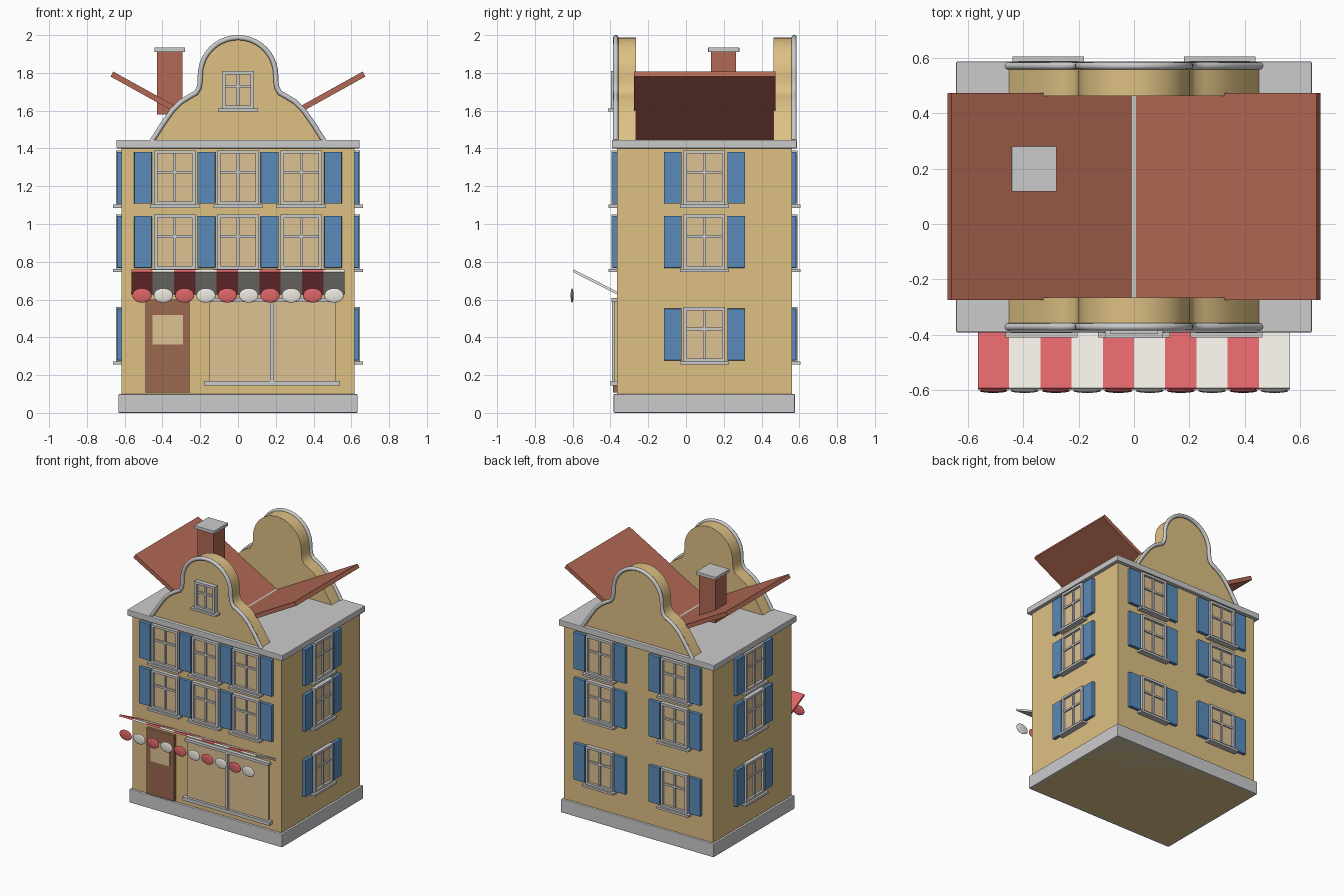
import bpy, bmesh, math
from mathutils import Matrix, Vector

if "Cube" in bpy.data.objects:
    bpy.data.objects.remove(bpy.data.objects["Cube"])


def material(name, rgb):
    m = bpy.data.materials.new(name)
    m.diffuse_color = (*rgb, 1)
    m.use_nodes = True
    m.node_tree.nodes["Principled BSDF"].inputs["Base Color"].default_value = m.diffuse_color
    return m


WALL = material("ochre_wall", (0.73, 0.53, 0.23))
ROOF = material("roof_tile", (0.45, 0.14, 0.09))
BLUE = material("shutter_blue", (0.10, 0.26, 0.50))
PANE = material("warm_pane", (0.73, 0.54, 0.29))
DOOR = material("door_brown", (0.32, 0.14, 0.08))
RED = material("awning_red", (0.72, 0.13, 0.14))
CREAM = material("awning_cream", (0.84, 0.81, 0.75))


def finish(name, bm, mat=None, matrix=Matrix()):
    bmesh.ops.recalc_face_normals(bm, faces=bm.faces[:])
    me = bpy.data.meshes.new(name)
    bm.to_mesh(me)
    bm.free()
    ob = bpy.data.objects.new(name, me)
    bpy.context.collection.objects.link(ob)
    ob.matrix_world = matrix
    if mat:
        me.materials.append(mat)
    return ob


def boxes(name, parts, mat=None, matrix=Matrix(), bevel=0.0):
    """One object from boxes given as (x0, x1, y0, y1, z0, z1)."""
    bm = bmesh.new()
    for x0, x1, y0, y1, z0, z1 in parts:
        c = Vector((x0 + x1, y0 + y1, z0 + z1)) / 2
        s = Matrix.Diagonal((x1 - x0, y1 - y0, z1 - z0, 1))
        bmesh.ops.create_cube(bm, size=1, matrix=Matrix.Translation(c) @ s)
    ob = finish(name, bm, mat, matrix)
    if bevel:
        mod = ob.modifiers.new("bevel", 'BEVEL')
        mod.width, mod.segments = bevel, 2
    return ob


def window(name, pos, angle, w=0.22, h=0.29, shutters=True):
    """Local frame: x along the wall, -y outward, origin at window centre on the wall."""
    mx = Matrix.Translation(pos) @ Matrix.Rotation(math.radians(angle), 4, 'Z')
    a, b, t, m = w / 2, h / 2, 0.018, 0.007
    bar = 0.1 * h
    boxes(name + "_frame", [
        (-a, -a + t, -0.03, 0.005, -b, b), (a - t, a, -0.03, 0.005, -b, b),
        (-a, a, -0.03, 0.005, b - t, b), (-a, a, -0.03, 0.005, -b, -b + t),
        (-m, m, -0.022, 0, -b + t, b - t), (-a + t, a - t, -0.022, 0, bar - m, bar + m),
        (-a - 0.02, a + 0.02, -0.045, 0.005, -b - 0.014, -b + 0.002)], None, mx)
    boxes(name + "_pane", [(-a + t / 2, a - t / 2, -0.012, 0.005, -b + t / 2, b - t / 2)], PANE, mx)
    if shutters:
        boxes(name + "_shutters", [(s * 0.168 - 0.047, s * 0.168 + 0.047, -0.024, 0.003,
                                    -b + 0.008, b - 0.008) for s in (-1, 1)], BLUE, mx, 0.003)


# Main masses
HX, YF, YB = 0.617, -0.365, 0.56
YM = (YF + YB) / 2
boxes("house_body", [(-HX, HX, YF, YB, 0, 1.41)], WALL)
boxes("plinth", [(-0.633, 0.633, -0.383, 0.577, 0, 0.1)], None, bevel=0.005)
boxes("cornice", [(-0.644, 0.644, -0.392, 0.587, 1.4, 1.445)], None, bevel=0.005)

# Windows on all four walls
rows = {"ground": 0.415, "first": 0.905, "second": 1.245}
for level, z in rows.items():
    if level != "ground":
        for i in (-1, 0, 1):
            window(f"front_window_{level}_{i + 2}", (i * 0.335, YF, z), 0)
    window(f"right_window_{level}", (HX, YM, z), 90)
    window(f"left_window_{level}", (-HX, YM, z), -90)
    for i in (-1, 1):
        window(f"back_window_{level}_{(i + 3) // 2}", (i * 0.31, YB, z), 180)
window("gable_window", (0, YF - 0.003, 1.71), 0, 0.17, 0.2, False)

# Bell-shaped gables with rounded coping
side = [(0.455, 1.44), (0.40, 1.527), (0.345, 1.605), (0.30, 1.648),
        (0.255, 1.676), (0.222, 1.694), (0.206, 1.722), (0.20, 1.76)]
half = side + [(0.2 * math.cos(t), 1.787 + 0.2 * math.sin(t))
               for t in [math.pi / 2 * k / 10 for k in range(10)]]
outline = half + [(0, 1.987)] + [(-x, z) for x, z in reversed(half)]
for name, y0, y1, yt in (("front", YF, -0.265, -0.372), ("back", 0.463, YB, 0.572)):
    bm = bmesh.new()
    face = bm.faces.new([bm.verts.new((x, y0, z)) for x, z in outline])
    ext = bmesh.ops.extrude_face_region(bm, geom=[face])
    bmesh.ops.translate(bm, vec=(0, y1 - y0, 0),
                        verts=[v for v in ext["geom"] if isinstance(v, bmesh.types.BMVert)])
    gable = finish(name + "_gable", bm, WALL)
    gable.data.shade_smooth()
    gable.data.set_sharp_from_angle(angle=math.radians(35))
    cu = bpy.data.curves.new(name + "_gable_coping", 'CURVE')
    cu.dimensions, cu.bevel_depth, cu.bevel_resolution = '3D', 0.014, 3
    cu.use_fill_caps = True
    sp = cu.splines.new('POLY')
    sp.points.add(len(outline) - 1)
    for p, (x, z) in zip(sp.points, outline):
        p.co = (x, yt, z, 1)
    bpy.context.collection.objects.link(bpy.data.objects.new(cu.name, cu))

# Two roof slabs rising outward from the centre
for name, s in (("right", 1), ("left", -1)):
    mx = Matrix.Translation((0, 0, 1.441)) @ Matrix.Rotation(-s * math.radians(29), 4, 'Y')
    x = sorted((0, s * 0.755))
    boxes(name + "_roof_slab", [(*x, -0.274, 0.473, -0.03, 0)], ROOF, mx)

# Chimney
boxes("chimney", [(-0.428, -0.295, 0.132, 0.265, 1.58, 1.915)], ROOF)
boxes("chimney_cap", [(-0.443, -0.28, 0.117, 0.282, 1.91, 1.935)], None, bevel=0.003)

# Shop front
boxes("door", [(-0.49, -0.257, -0.387, -0.36, 0.108, 0.6)], DOOR, bevel=0.003)
boxes("door_pane", [(-0.452, -0.292, -0.391, -0.38, 0.362, 0.517)], PANE)
boxes("shop_pane", [(-0.153, 0.517, -0.38, -0.36, 0.165, 0.6)], PANE)
boxes("shop_window_trim", [(-0.18, 0.54, -0.4, -0.36, 0.145, 0.17),
                           (0.17, 0.19, -0.393, -0.36, 0.165, 0.6),
                           (-0.165, 0.53, -0.395, -0.36, 0.588, 0.608)])

# Striped awning with hanging scallops
stripe = 0.113
tilt = Matrix.Translation((0, -0.36, 0.632)) @ Matrix.Rotation(math.radians(-27), 4, 'X')
for k in range(10):
    x0 = -stripe * 5 + k * stripe
    mat = CREAM if k % 2 else RED
    boxes(f"awning_stripe_{k + 1}", [(x0, x0 + stripe, -0.265, 0, -0.007, 0.007)], mat, tilt)
    bm = bmesh.new()
    bmesh.ops.create_uvsphere(bm, u_segments=20, v_segments=12, radius=1)
    mx = Matrix.Translation((x0 + stripe / 2, -0.603, 0.622)) @ Matrix.Diagonal((0.051, 0.008, 0.038, 1))
    scallop = finish(f"awning_scallop_{k + 1}", bm, mat, mx)
    scallop.data.shade_smooth()
